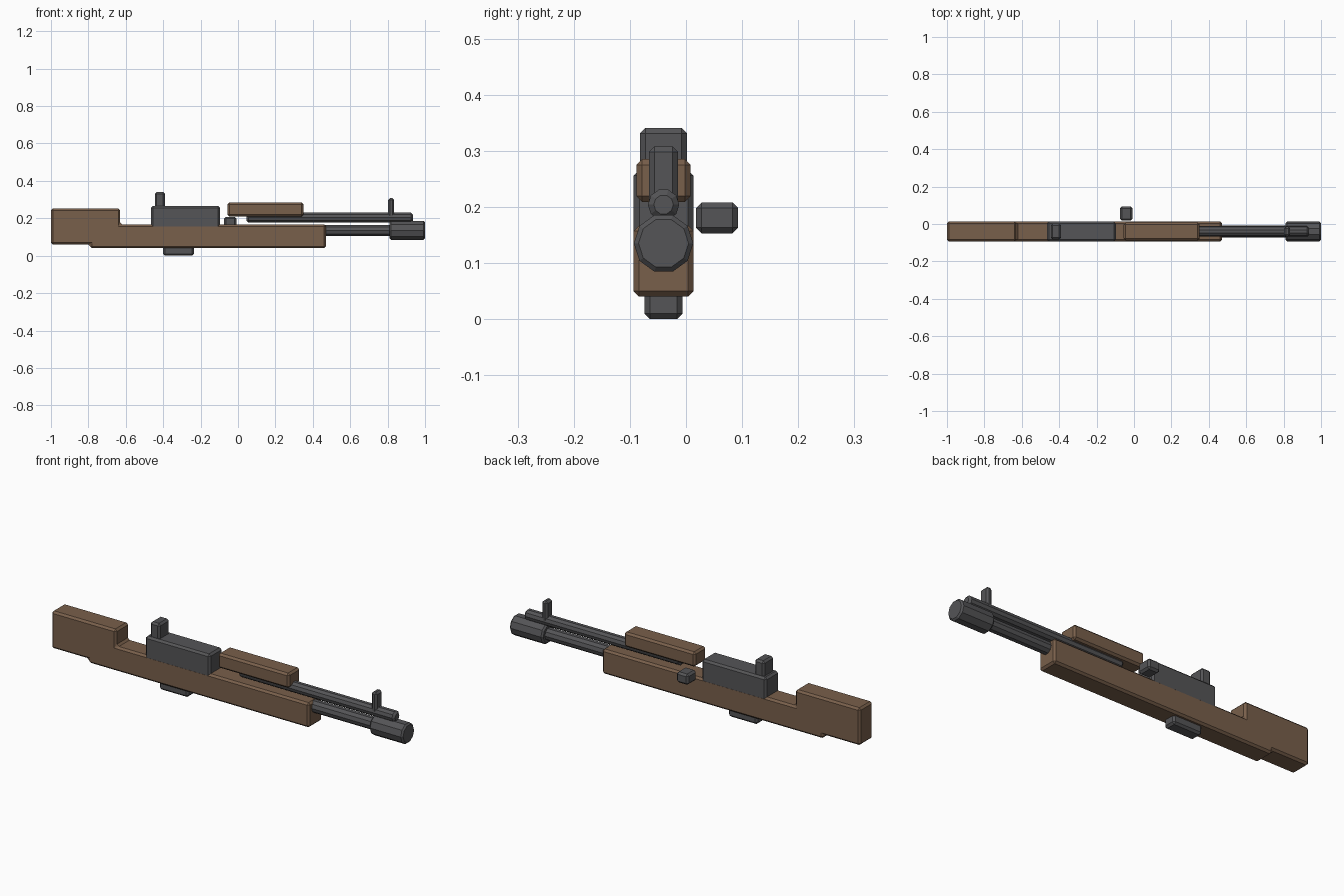
import bpy, bmesh, math
from mathutils import Matrix

if "Cube" in bpy.data.objects:
    bpy.data.objects.remove(bpy.data.objects["Cube"])

YC = -0.04  # centre line of the body (the bolt handle sticks out to +y)


def material(name, rgb):
    m = bpy.data.materials.new(name)
    m.diffuse_color = (*rgb, 1)
    m.use_nodes = True
    m.node_tree.nodes["Principled BSDF"].inputs["Base Color"].default_value = m.diffuse_color
    return m


wood = material("wood", (0.19, 0.115, 0.07))
metal = material("dark_metal", (0.09, 0.09, 0.095))


def finish(name, bm, mat, bevel, angle=40):
    bmesh.ops.recalc_face_normals(bm, faces=bm.faces)
    me = bpy.data.meshes.new(name)
    bm.to_mesh(me)
    bm.free()
    me.materials.append(mat)
    ob = bpy.data.objects.new(name, me)
    bpy.context.collection.objects.link(ob)
    mod = ob.modifiers.new("chamfer", 'BEVEL')
    mod.width = bevel
    mod.segments = 1
    mod.limit_method = 'ANGLE'
    mod.angle_limit = math.radians(angle)
    return ob


def slab(name, profile, half, mat, yc=YC, bevel=0.01):
    """Side profile (x, z) extruded across y."""
    bm = bmesh.new()
    face = bm.faces.new([bm.verts.new((x, yc - half, z)) for x, z in profile])
    ext = bmesh.ops.extrude_face_region(bm, geom=[face])
    for v in ext["geom"]:
        if isinstance(v, bmesh.types.BMVert):
            v.co.y = yc + half
    return finish(name, bm, mat, bevel)


def box(name, x0, x1, z0, z1, half, mat, yc=YC, bevel=0.01):
    return slab(name, [(x0, z0), (x1, z0), (x1, z1), (x0, z1)], half, mat, yc, bevel)


def tube(name, x0, x1, z, r, sides, bevel):
    bm = bmesh.new()
    m = Matrix.Translation(((x0 + x1) / 2, YC, z)) @ Matrix.Rotation(math.pi / 2, 4, 'Y')
    bmesh.ops.create_cone(bm, cap_ends=True, segments=sides, radius1=r, radius2=r,
                          depth=x1 - x0, matrix=m)
    return finish(name, bm, metal, bevel, 50)


# Wooden furniture
slab("stock", [(-1, 0.06), (-0.79, 0.06), (-0.79, 0.04), (0.47, 0.04),
               (0.47, 0.167), (-0.63, 0.167), (-0.63, 0.252), (-1, 0.252)], 0.0535, wood)
box("upper_handguard", -0.055, 0.35, 0.209, 0.285, 0.048, wood)

# Receiver, magazine and bolt handle
box("receiver", -0.465, -0.097, 0.13, 0.266, 0.0532, metal)
box("magazine", -0.40, -0.235, 0.0, 0.08, 0.034, metal)
box("bolt_handle", -0.075, -0.008, 0.153, 0.208, 0.0375, metal, yc=0.0555)

# Barrel, gas tube and muzzle
tube("barrel", 0.1, 0.9, 0.135, 0.032, 10, 0.004)
tube("gas_tube", 0.045, 0.935, 0.204, 0.028, 10, 0.01)
tube("muzzle", 0.81, 1.0, 0.135, 0.053, 10, 0.008)

# Sights
box("rear_sight", -0.445, -0.39, 0.24, 0.341, 0.042, metal)
box("front_sight", 0.803, 0.835, 0.2, 0.308, 0.026, metal)
